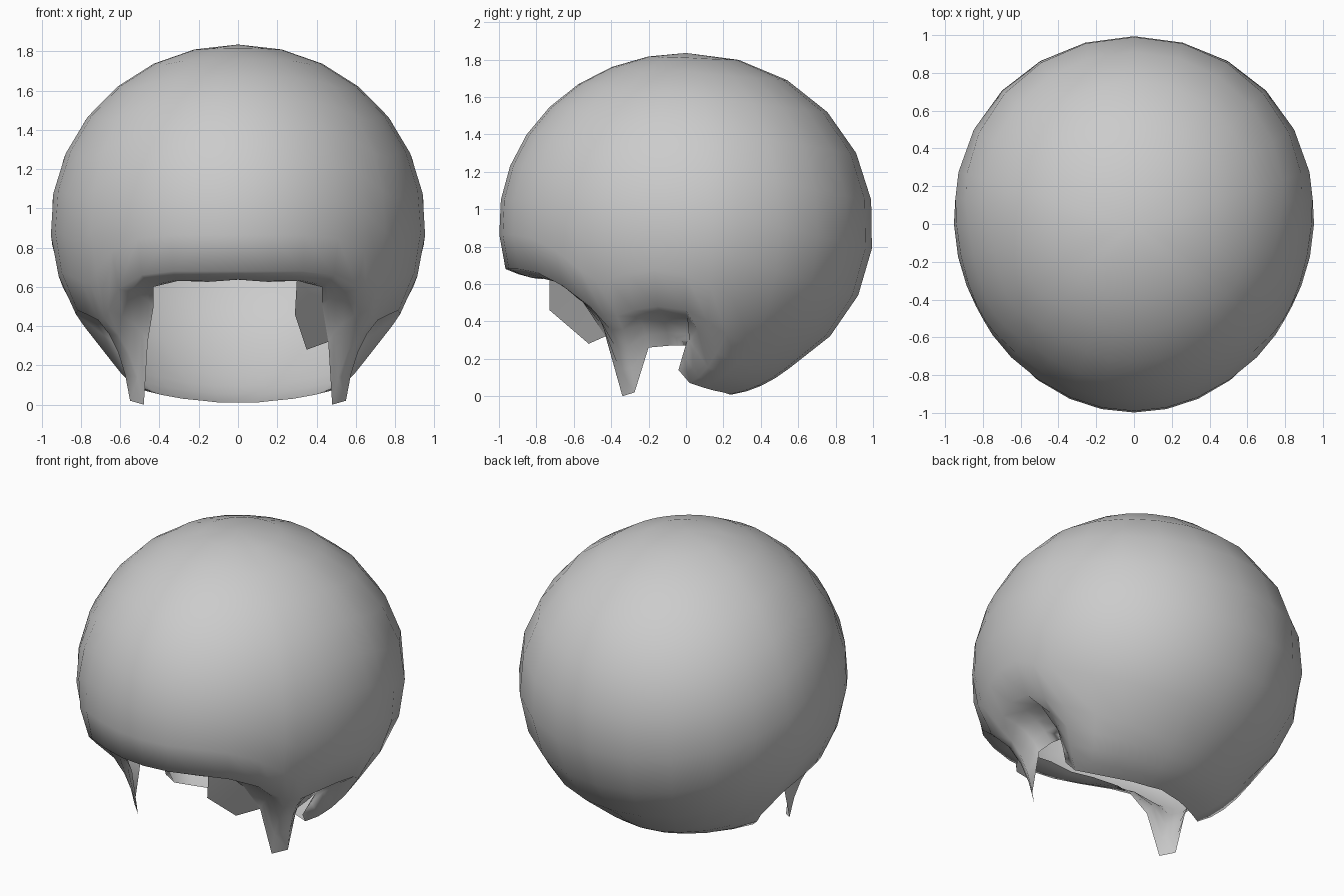
import bpy, bmesh, math
from mathutils import Vector

if "Cube" in bpy.data.objects:
    bpy.data.objects.remove(bpy.data.objects["Cube"])

# Hairline from front (0 deg) to back (180 deg):
# azimuth, height where the outer shell ends, then the edge point x, y, z
HAIRLINE = [
    (0, .68, 0, -.76, .65), (11, .68, .15, -.75, .63), (22, .68, .30, -.73, .64),
    (34, .66, .43, -.66, .60), (45, .59, .43, -.55, .50), (54, .48, .46, -.43, .32),
    (59, .43, .48, -.34, .0), (64, .43, .55, -.275, .02), (71, .46, .56, -.20, .26),
    (80, .48, .56, -.09, .27), (90, .46, .54, .02, .27), (98, .40, .49, -.04, .14),
    (106, .33, .47, .02, .07), (120, .26, .39, .08, .05), (135, .21, .28, .15, .03),
    (150, .17, .18, .20, .02), (165, .15, .09, .23, .01), (180, .15, 0, .25, .01)]
CENTRE_Z, ROWS, CURL = .92, 9, 4


def shell(azimuth, elevation):
    """Point on the egg-shaped outer surface, slightly wider at the back."""
    a = math.radians(azimuth)
    c, s = math.cos(elevation), math.sin(elevation)
    bulge = 1 + .03 * max(0, -s) * max(0, -math.cos(a))
    y = -math.cos(a) * c * bulge
    x = .955 * math.sin(a) * c * bulge * (1 + .05 * y)
    return Vector((x, y, CENTRE_Z + .915 * s))


def column(azimuth, z_out, *edge):
    """Points from below the crown to the hairline, curling in at the end."""
    low = math.asin((z_out - CENTRE_Z) / .915)
    pts = [shell(azimuth, math.pi / 2 + (low - math.pi / 2) * i / ROWS)
           for i in range(1, ROWS + 1)]
    start, end = pts[-1], Vector(edge)
    back = azimuth > 100
    ctrl = start.lerp(end, .5 if back else .75)
    ctrl.z = start.z + (end.z - start.z) * (.85 if back else .3)
    if azimuth < 40:
        ctrl.z = .61
    for i in range(1, CURL + 1):
        t = i / CURL
        pts.append(start * (1 - t) ** 2 + ctrl * 2 * t * (1 - t) + end * t * t)
    return pts


def add_object(name, bm):
    mesh = bpy.data.meshes.new(name)
    bmesh.ops.recalc_face_normals(bm, faces=bm.faces)
    for f in bm.faces:
        f.smooth = True
    bm.to_mesh(mesh)
    bm.free()
    obj = bpy.data.objects.new(name, mesh)
    bpy.context.collection.objects.link(obj)
    return obj


# Hair shell: half lofted from crown to hairline, then mirrored
bm = bmesh.new()
crown = bm.verts.new((0, 0, CENTRE_Z + .915))
cols = []
for key in HAIRLINE:
    cols.append([bm.verts.new(p) for p in column(*key)])
for v in cols[0] + cols[-1]:
    v.co.x = 0
for a, b in zip(cols, cols[1:]):
    bm.faces.new((crown, a[0], b[0]))
    for i in range(len(a) - 1):
        bm.faces.new((a[i], a[i + 1], b[i + 1], b[i]))
hair = add_object("hair_shell", bm)
mirror = hair.modifiers.new("mirror", 'MIRROR')
mirror.use_clip = True
mirror.merge_threshold = .002

# Side lock: loose sheet hanging from the fringe on one side only
bm = bmesh.new()
top = [bm.verts.new(k[2:]) for k in HAIRLINE[2:6]]
tip_front = bm.verts.new((.29, -.73, .46))
tip_back = bm.verts.new((.35, -.52, .28))
bm.faces.new((top[0], top[1], top[2], tip_front))
bm.faces.new((tip_front, top[2], top[3], tip_back))
add_object("side_lock", bm)
